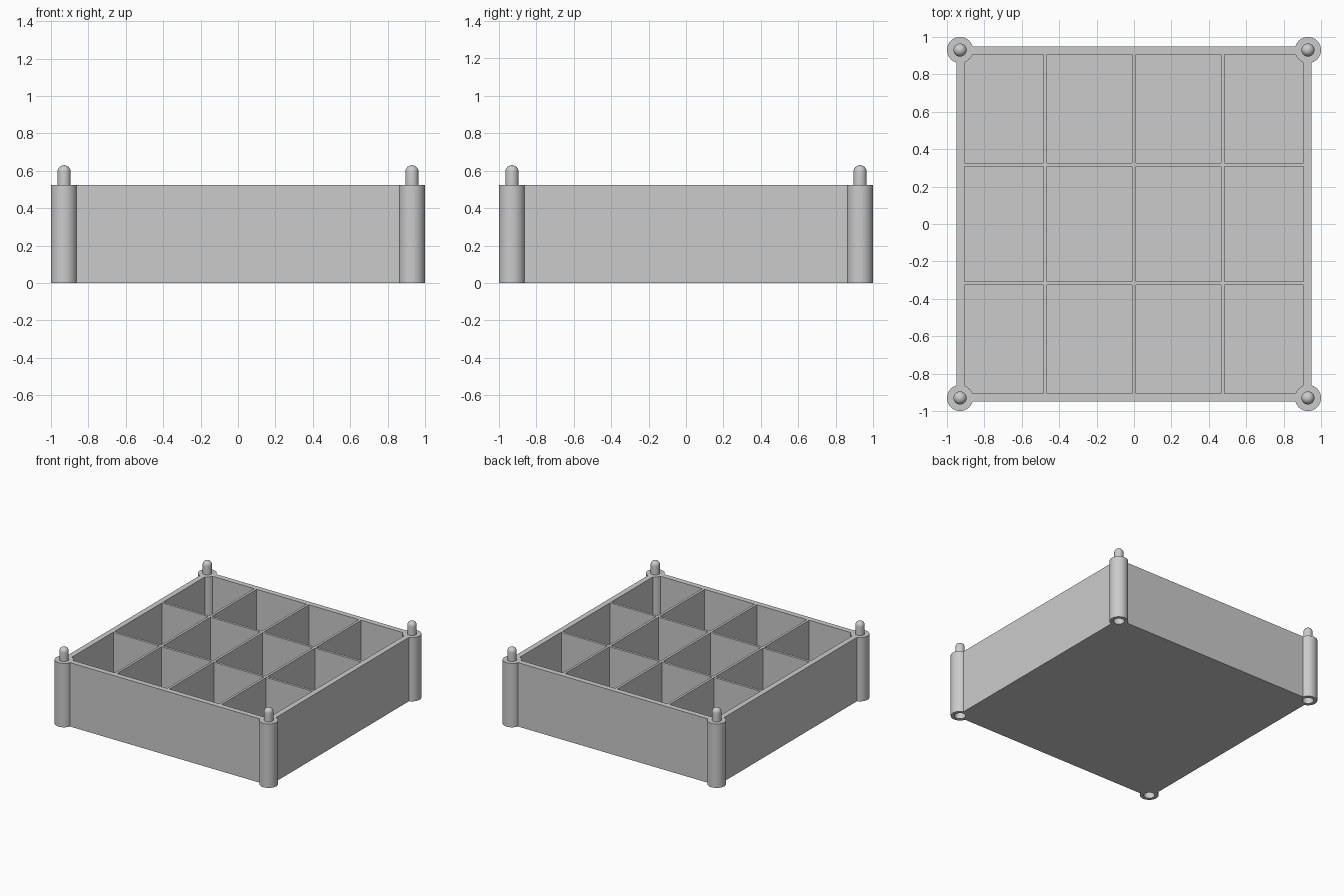
import bpy, bmesh, math
from mathutils import Matrix, Vector

if "Cube" in bpy.data.objects:
    bpy.data.objects.remove(bpy.data.objects["Cube"], do_unlink=True)

OUTER, INNER, HEIGHT, FLOOR = 0.95, 0.905, 0.525, 0.03
POST, POST_R, SOCKET_R, SOCKET_DEPTH = 0.93, 0.07, 0.042, 0.13
PIN_R, PIN_TOP, DIVIDER = 0.035, 0.63, 0.02
CORNERS = [(sx * POST, sy * POST) for sx in (-1, 1) for sy in (-1, 1)]

grey = bpy.data.materials.new("plain grey")
grey.use_nodes = True
grey.diffuse_color = (0.6, 0.6, 0.6, 1)
grey.node_tree.nodes["Principled BSDF"].inputs["Base Color"].default_value = (0.6, 0.6, 0.6, 1)


def add_box(bm, lo, hi):
    lo, hi = Vector(lo), Vector(hi)
    m = Matrix.Translation((lo + hi) / 2) @ Matrix.Diagonal((*(hi - lo), 1))
    bmesh.ops.create_cube(bm, size=1, matrix=m)


def add_cylinder(bm, x, y, radius, z0, z1):
    bmesh.ops.create_cone(bm, cap_ends=True, segments=48, radius1=radius, radius2=radius,
                          depth=z1 - z0, matrix=Matrix.Translation((x, y, (z0 + z1) / 2)))


def make_object(name, bm):
    mesh = bpy.data.meshes.new(name)
    bm.to_mesh(mesh)
    bm.free()
    mesh.materials.append(grey)
    ob = bpy.data.objects.new(name, mesh)
    bpy.context.collection.objects.link(ob)
    return ob


def select_only(ob):
    bpy.ops.object.select_all(action="DESELECT")
    ob.select_set(True)
    bpy.context.view_layer.objects.active = ob


def combine(target, other, operation):
    mod = target.modifiers.new(operation.lower(), "BOOLEAN")
    mod.operation, mod.solver, mod.object = operation, "EXACT", other
    select_only(target)
    bpy.ops.object.modifier_apply(modifier=mod.name)
    bpy.data.objects.remove(other, do_unlink=True)


def spans(count):
    """Clear openings between the walls and evenly spaced dividers."""
    edges = [-INNER]
    for i in range(1, count):
        c = -OUTER + 2 * OUTER * i / count
        edges += [c - DIVIDER / 2, c + DIVIDER / 2]
    edges.append(INNER)
    return list(zip(edges[::2], edges[1::2]))


# Tray body
bm = bmesh.new()
add_box(bm, (-OUTER, -OUTER, 0), (OUTER, OUTER, HEIGHT))
tray = make_object("divided_tray", bm)

# Compartments, four across and three deep
bm = bmesh.new()
for x0, x1 in spans(4):
    for y0, y1 in spans(3):
        add_box(bm, (x0, y0, FLOOR), (x1, y1, HEIGHT + 0.1))
combine(tray, make_object("compartment_cutter", bm), "DIFFERENCE")

# Round corner posts
bm = bmesh.new()
for x, y in CORNERS:
    add_cylinder(bm, x, y, POST_R, 0, HEIGHT)
combine(tray, make_object("corner_posts", bm), "UNION")

# Stacking sockets under the posts
bm = bmesh.new()
for x, y in CORNERS:
    add_cylinder(bm, x, y, SOCKET_R, -0.1, SOCKET_DEPTH)
combine(tray, make_object("socket_cutter", bm), "DIFFERENCE")

# Round-topped stacking pins, lathed from a profile
bm = bmesh.new()
dome = [(PIN_R * math.cos(a), PIN_TOP - PIN_R + PIN_R * math.sin(a))
        for a in (math.pi / 2 * i / 8 for i in range(9))]
for x, y in CORNERS:
    verts = [bm.verts.new((x + r, y, z)) for r, z in [(PIN_R, HEIGHT - 0.01)] + dome]
    edges = [bm.edges.new(pair) for pair in zip(verts, verts[1:])]
    bmesh.ops.spin(bm, geom=verts + edges, cent=(x, y, 0), axis=(0, 0, 1),
                   angle=math.tau, steps=32)
bmesh.ops.remove_doubles(bm, verts=bm.verts, dist=0.0005)
bmesh.ops.recalc_face_normals(bm, faces=bm.faces)
pins = make_object("stacking_pins", bm)

for ob in (tray, pins):
    select_only(ob)
    bpy.ops.object.shade_smooth_by_angle(angle=math.radians(30))
